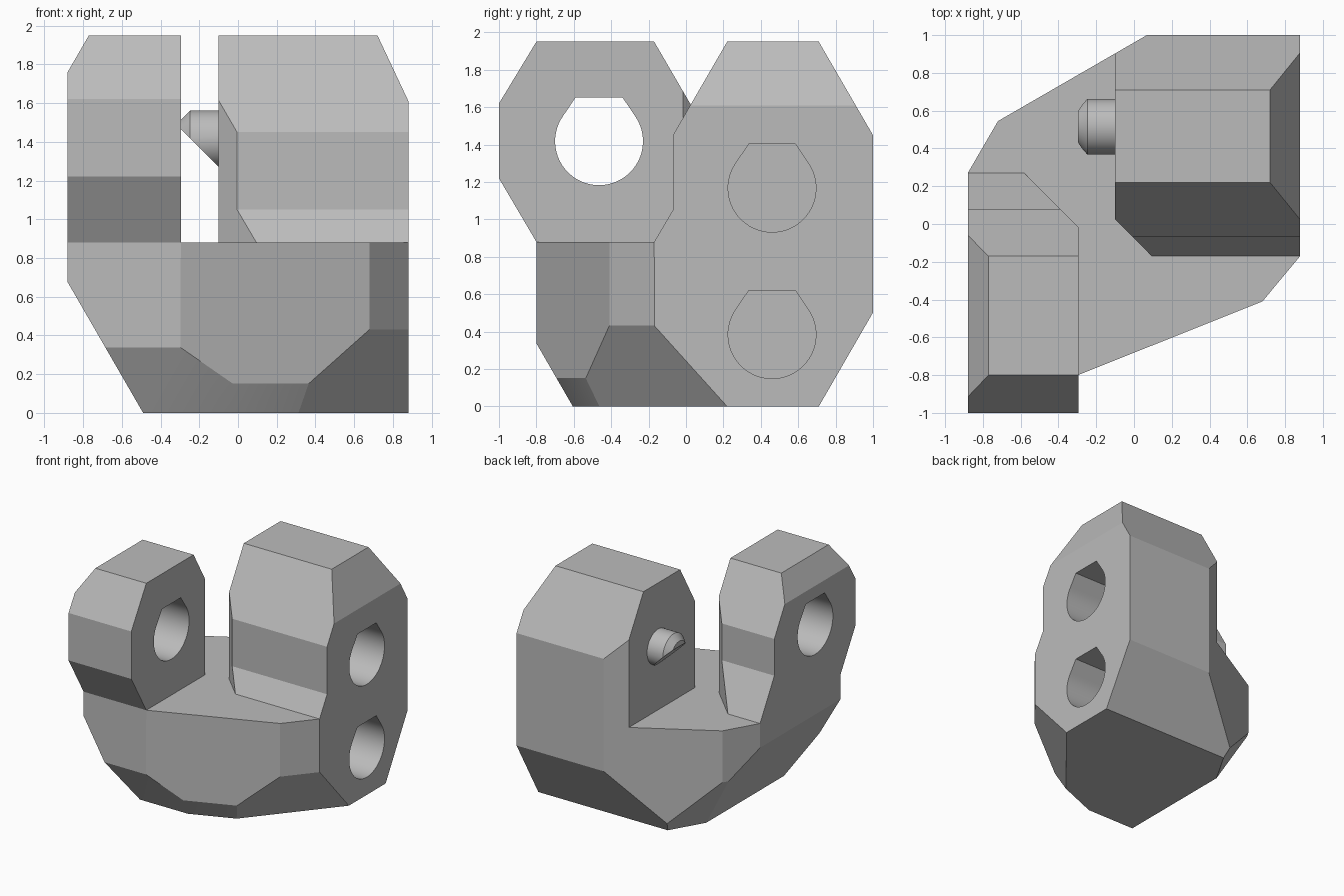
import bpy, bmesh, math
from mathutils import Vector

cube = bpy.data.objects.get("Cube")
if cube:
    bpy.data.objects.remove(cube, do_unlink=True)

grey = bpy.data.materials.new("plain_grey")
grey.use_nodes = True
grey.diffuse_color = (0.5, 0.5, 0.5, 1)
grey.node_tree.nodes["Principled BSDF"].inputs["Base Color"].default_value = (0.5, 0.5, 0.5, 1)


def finish(name, bm):
    bmesh.ops.recalc_face_normals(bm, faces=bm.faces)
    mesh = bpy.data.meshes.new(name)
    bm.to_mesh(mesh)
    bm.free()
    mesh.materials.append(grey)
    obj = bpy.data.objects.new(name, mesh)
    bpy.context.collection.objects.link(obj)
    return obj


def prism(profile, x0, x1):
    """Extrude a (y, z) profile along x."""
    bm = bmesh.new()
    face = bm.faces.new([bm.verts.new((x0, y, z)) for y, z in profile])
    new = bmesh.ops.extrude_face_region(bm, geom=[face])["geom"]
    verts = [v for v in new if isinstance(v, bmesh.types.BMVert)]
    bmesh.ops.translate(bm, verts=verts, vec=(x1 - x0, 0, 0))
    bmesh.ops.recalc_face_normals(bm, faces=bm.faces)
    return bm


def slice_off(bm, point, normal):
    """Remove everything on the normal side of a plane and cap the cut."""
    geom = bm.verts[:] + bm.edges[:] + bm.faces[:]
    cut = bmesh.ops.bisect_plane(bm, geom=geom, dist=1e-5, plane_co=point,
                                 plane_no=normal, clear_outer=True)["geom_cut"]
    edges = [e for e in cut if isinstance(e, bmesh.types.BMEdge) and e.is_boundary]
    if edges:
        bmesh.ops.holes_fill(bm, edges=edges, sides=0)


def combine(target, other, operation):
    mod = target.modifiers.new("join", 'BOOLEAN')
    mod.operation = operation
    mod.solver = 'EXACT'
    mod.object = other
    other.hide_render = True
    bpy.context.view_layer.update()
    deps = bpy.context.evaluated_depsgraph_get()
    mesh = bpy.data.meshes.new_from_object(target.evaluated_get(deps))
    target.modifiers.clear()
    target.data = mesh
    bpy.data.objects.remove(other, do_unlink=True)


# Base: a block trimmed by upright sides and by 60 degree undercuts
base = prism([(-0.8, 0), (1, 0), (1, 0.88), (-0.8, 0.88)], -0.88, 0.88)
uprights = [((-0.72, 0.545), (-0.5, 0.866)), ((-0.72, 0.545), (-0.865, 0.503)),
            ((0.68, -0.41), (0.371, -0.929)), ((0.68, -0.41), (0.77, -0.64))]
for (x, y), (nx, ny) in uprights:
    slice_off(base, (x, y, 0), (nx, ny, 0))
undercuts = [((0, 0.71), (0, 1)), ((-0.327, 0.71), (-0.865, 0.503)),
             ((-0.49, 0), (-1, 0)), ((0, -0.605), (0, -1)),
             ((0.2027, -0.5068), (0.371, -0.929)), ((0.88, 0.22), (0.77, -0.64))]
for (x, y), (nx, ny) in undercuts:
    slice_off(base, (x, y, 0), (nx, ny, -math.tan(math.radians(30))))
body = finish("clevis_body", base)

# Large arm on the left
arm = prism([(-0.17, 0.8), (-0.17, 0.88), (-0.07, 1.05), (-0.07, 1.45), (0.22, 1.95),
             (0.71, 1.95), (1, 1.45), (1, 0.8)], -0.1, 0.88)
slice_off(arm, (-0.72, 0.545, 0), (-0.5, 0.866, 0))
slice_off(arm, (0.88, 0, 1.61), (0.34, 0, 0.16))
slice_off(arm, (-0.1, 0.025, 0), (-1, -1, 0))
combine(body, finish("large_arm", arm), 'UNION')

# Small arm on the right
arm = prism([(-0.8, 0.8), (-0.8, 0.88), (-1, 1.22), (-1, 1.62), (-0.8, 1.95),
             (-0.17, 1.95), (0.08, 1.52), (0.08, 1.21), (0.27, 0.88), (0.27, 0.8)],
            -0.88, -0.295)
slice_off(arm, (-0.88, 0, 1.76), (-0.19, 0, 0.11))
slice_off(arm, (-0.295, -0.015, 0), (1, 1, 0))
combine(body, finish("small_arm", arm), 'UNION')


# Flat-topped teardrop holes
def hole(y, z, x0, x1, r=0.235):
    angles = [math.radians(36 - 252 * i / 40) for i in range(41)]
    pts = [(y + r * math.cos(a), z + r * math.sin(a)) for a in angles]
    pts += [(y - 0.125, z + r), (y + 0.125, z + r)]
    combine(body, finish("hole_cutter", prism(pts, x0, x1)), 'DIFFERENCE')


hole(-0.465, 1.418, -1.0, -0.2)
hole(0.46, 1.167, 0.28, 1.0)
hole(0.46, 0.384, 0.28, 1.0)

# Pin with a chamfered tip and a sloping underside
r = 0.147
ring = [math.tau * i / 40 for i in range(40)]
pin = prism([(0.515 + r * math.cos(a), 1.415 + r * math.sin(a)) for a in ring], -0.297, -0.05)
tip = [e for e in pin.edges if all(v.co.x < -0.29 for v in e.verts)]
bmesh.ops.bevel(pin, geom=tip, offset=0.05, segments=1, affect='EDGES')
slice_off(pin, (-0.1, 0, 1.27), Vector((-1, 0, -1)))
pin_obj = finish("pin", pin)

# Soft round walls, crisp flat facets
for obj in (body, pin_obj):
    bpy.ops.object.select_all(action='DESELECT')
    obj.select_set(True)
    bpy.context.view_layer.objects.active = obj
    bpy.ops.object.shade_smooth_by_angle(angle=math.radians(20))
